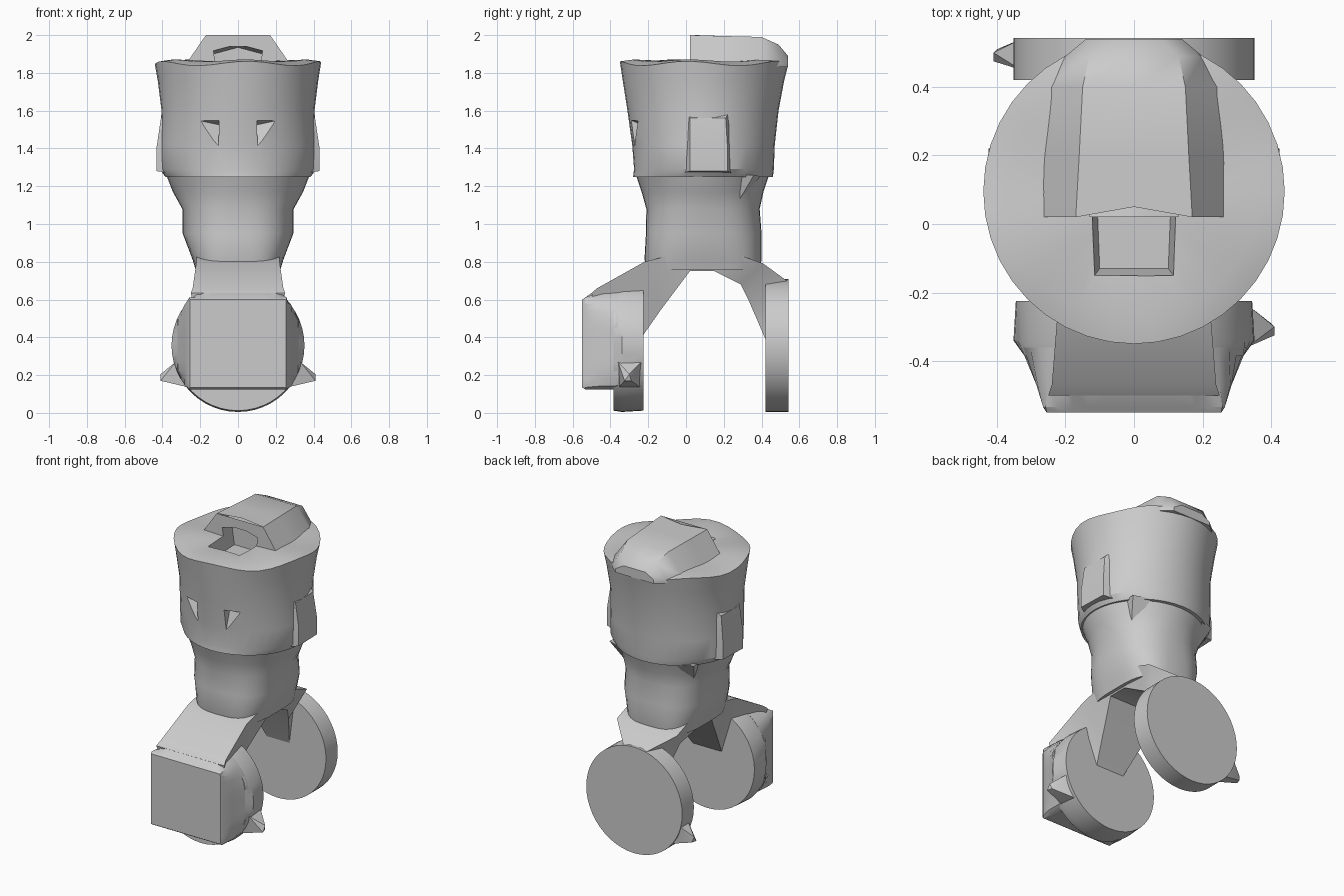
import bpy
import bmesh
from math import cos, sin, pi, radians, copysign

cube = bpy.data.objects.get("Cube")
if cube:
    bpy.data.objects.remove(cube, do_unlink=True)

grey = bpy.data.materials.new("plain grey")
grey.use_nodes = True
COLOUR = (0.6, 0.6, 0.6, 1)
grey.diffuse_color = COLOUR
grey.node_tree.nodes["Principled BSDF"].inputs["Base Color"].default_value = COLOUR


def finish(bm, name):
    bmesh.ops.remove_doubles(bm, verts=bm.verts[:], dist=0.0005)
    bmesh.ops.recalc_face_normals(bm, faces=bm.faces[:])
    mesh = bpy.data.meshes.new(name)
    bm.to_mesh(mesh)
    bm.free()
    mesh.materials.append(grey)
    ob = bpy.data.objects.new(name, mesh)
    bpy.context.collection.objects.link(ob)
    return ob


def loft(name, rings):
    """Skin a list of equal-length point rings and cap both ends."""
    bm = bmesh.new()
    loops = [[bm.verts.new(p) for p in ring] for ring in rings]
    n = len(loops[0])
    for a, b in zip(loops, loops[1:]):
        for i in range(n):
            j = (i + 1) % n
            bm.faces.new((a[i], a[j], b[j], b[i]))
    bm.faces.new(loops[0])
    bm.faces.new(loops[-1])
    return finish(bm, name)


def hull(name, points):
    bm = bmesh.new()
    verts = [bm.verts.new(p) for p in points]
    bmesh.ops.convex_hull(bm, input=verts)
    return finish(bm, name)


def oval(z, rx, front, back, squareness=1.0, wave=0.0, n=40):
    """Horizontal ring, optionally squared off and with a wavy height."""
    def power(v):
        return copysign(abs(v) ** squareness, v)
    mid, ry = (front + back) / 2, (back - front) / 2
    angles = [2 * pi * i / n for i in range(n)]
    return [(rx * power(cos(a)), mid + ry * power(sin(a)),
             z + wave * cos(5 * a + 1)) for a in angles]


def upright(y, r, half_width, low, high, n=48):
    """Circle facing the front, clipped at its sides, bottom and top."""
    ring = []
    for i in range(n):
        a = 2 * pi * i / n
        x, z = r * cos(a), 0.357 + r * sin(a)
        ring.append((max(-half_width, min(half_width, x)), y, max(low, min(high, z))))
    return ring


def cut(ob, cutter):
    mod = ob.modifiers.new("cut", "BOOLEAN")
    mod.operation = "DIFFERENCE"
    mod.solver = "EXACT"
    mod.object = cutter
    bpy.context.view_layer.objects.active = ob
    bpy.ops.object.modifier_apply(modifier=mod.name)


# Head: a drum, slightly waisted, with an uneven rim
head = loft("head", [
    oval(1.25, 0.385, -0.28, 0.46), oval(1.29, 0.415, -0.275, 0.465),
    oval(1.42, 0.415, -0.285, 0.47), oval(1.6, 0.405, -0.31, 0.49),
    oval(1.76, 0.425, -0.335, 0.52), oval(1.85, 0.44, -0.35, 0.54, wave=0.012),
    oval(1.865, 0.37, -0.28, 0.47, wave=0.006), oval(1.86, 0.1, -0.03, 0.2)])

# Hump over the back half of the crown
stations = ((0.02, 0.27, 0.17, 2.0), (0.2, 0.265, 0.16, 1.995),
            (0.4, 0.25, 0.15, 1.99), (0.49, 0.2, 0.13, 1.95), (0.54, 0.14, 0.08, 1.89))
hump = loft("crown_hump", [
    [(-b, y, 1.83), (-b, y, 1.855), (-t, y, z), (0, y + (0.03 if y < 0.1 else 0), z),
     (t, y, z), (b, y, 1.855), (b, y, 1.83)] for y, b, t, z in stations])

# Pit in the crown that runs back under the hump
pit = hull("pit_cutter", [
    (s * x, y, z) for s in (-1, 1) for x, y, z in
    ((0.13, -0.17, 1.95), (0.1, -0.13, 1.77), (0.11, 0.12, 1.77), (0.13, 0.12, 1.9))]
    + [(0, 0.12, 1.935), (0, -0.17, 1.95)])
cut(head, pit)
cut(hump, pit)
bpy.data.objects.remove(pit, do_unlink=True)

# Eye notches: wedges deepest beside the nose and under the brow
for side in (-1, 1):
    deep = (0.1, -0.23, 1.525)
    outer = ((0.1, -0.32, 1.56), (0.24, -0.265, 1.555), (0.105, -0.295, 1.35))
    points = [deep] + [tuple(d + 1.5 * (p - d) for p, d in zip(o, deep)) for o in outer]
    notch = hull("eye_cutter", [(side * x, y, z) for x, y, z in points])
    cut(head, notch)
    bpy.data.objects.remove(notch, do_unlink=True)

# Ear plates and the small webs beneath the head
for side, word in ((-1, "right"), (1, "left")):
    hull(word + "_ear", [
        (side * x, y, z) for x, y, z in
        ((0.36, -0.02, 1.27), (0.36, 0.24, 1.27), (0.36, 0.0, 1.6), (0.36, 0.23, 1.6),
         (0.432, 0.02, 1.28), (0.425, 0.22, 1.28), (0.432, 0.02, 1.4),
         (0.425, 0.22, 1.4), (0.408, 0.02, 1.56), (0.405, 0.21, 1.56))])
    hull(word + "_web", [
        (side * x, y, z) for x, y, z in
        ((0.3, 0.25, 1.26), (0.2, 0.4, 1.26), (0.24, 0.26, 1.09), (0.31, 0.36, 1.26))])

# Neck: flares into the head and squares off toward the legs
loft("neck", [
    oval(0.76, 0.225, -0.2, 0.39, 0.6), oval(0.81, 0.24, -0.22, 0.4, 0.65),
    oval(0.95, 0.293, -0.212, 0.4, 0.8), oval(1.08, 0.295, -0.21, 0.39, 0.85),
    oval(1.17, 0.345, -0.235, 0.41), oval(1.26, 0.38, -0.265, 0.44)])

# Arch that joins the neck to both legs: upper then lower (y, z, half width)
arch = (((-0.5, 0.635, 0.25), (-0.45, 0.4, 0.2)),
        ((-0.47, 0.66, 0.24), (-0.235, 0.4, 0.1)),
        ((-0.22, 0.8, 0.22), (-0.13, 0.55, 0.14)),
        ((-0.1, 0.83, 0.22), (0.02, 0.75, 0.2)),
        ((0.3, 0.83, 0.22), (0.15, 0.75, 0.2)),
        ((0.41, 0.79, 0.22), (0.29, 0.68, 0.16)),
        ((0.54, 0.695, 0.08), (0.33, 0.6, 0.14)),
        ((0.53, 0.5, 0.1), (0.425, 0.38, 0.08)))
loft("leg_arch", [[(-uw, uy, uz), (uw, uy, uz), (lw, ly, lz), (-lw, ly, lz)]
                  for (uy, uz, uw), (ly, lz, lw) in arch])

# Front leg: a squared block in front of a round pad
loft("front_block", [
    upright(-0.55, 0.36, 0.255, 0.135, 0.6), upright(-0.535, 0.365, 0.265, 0.125, 0.61),
    upright(-0.47, 0.355, 0.285, 0.125, 0.655), upright(-0.36, 0.35, 0.33, 0.125, 0.68)])
loft("front_pad", [upright(-0.385, 0.345, 0.32, 0, 0.68),
                   upright(-0.34, 0.352, 0.36, 0, 0.69),
                   upright(-0.225, 0.345, 0.36, 0.005, 0.66)])

# Back leg: a plain round pad
loft("back_pad", [upright(y, 0.352, 0.36, 0, 0.72) for y in (0.42, 0.543)])

# One pointed spur on the edge of each pad, on opposite sides
for name, side, y0, y1, y2 in (("front_spur", 1, -0.36, -0.3, -0.235),
                               ("back_spur", -1, 0.45, 0.5, 0.54)):
    hull(name, [(side * x, y, z) for x, y, z in
                ((0.33, y0, 0.27), (0.33, y2, 0.27), (0.24, y0, 0.13), (0.24, y2, 0.13),
                 (0.41, y1 - 0.025, 0.17), (0.41, y1, 0.205), (0.4, y1 + 0.01, 0.17))])

# Smooth shading with sharp edges kept
bpy.ops.object.select_all(action="DESELECT")
for ob in bpy.context.scene.objects:
    if ob.type == "MESH":
        ob.select_set(True)
        bpy.context.view_layer.objects.active = ob
bpy.ops.object.shade_smooth_by_angle(angle=radians(30))
